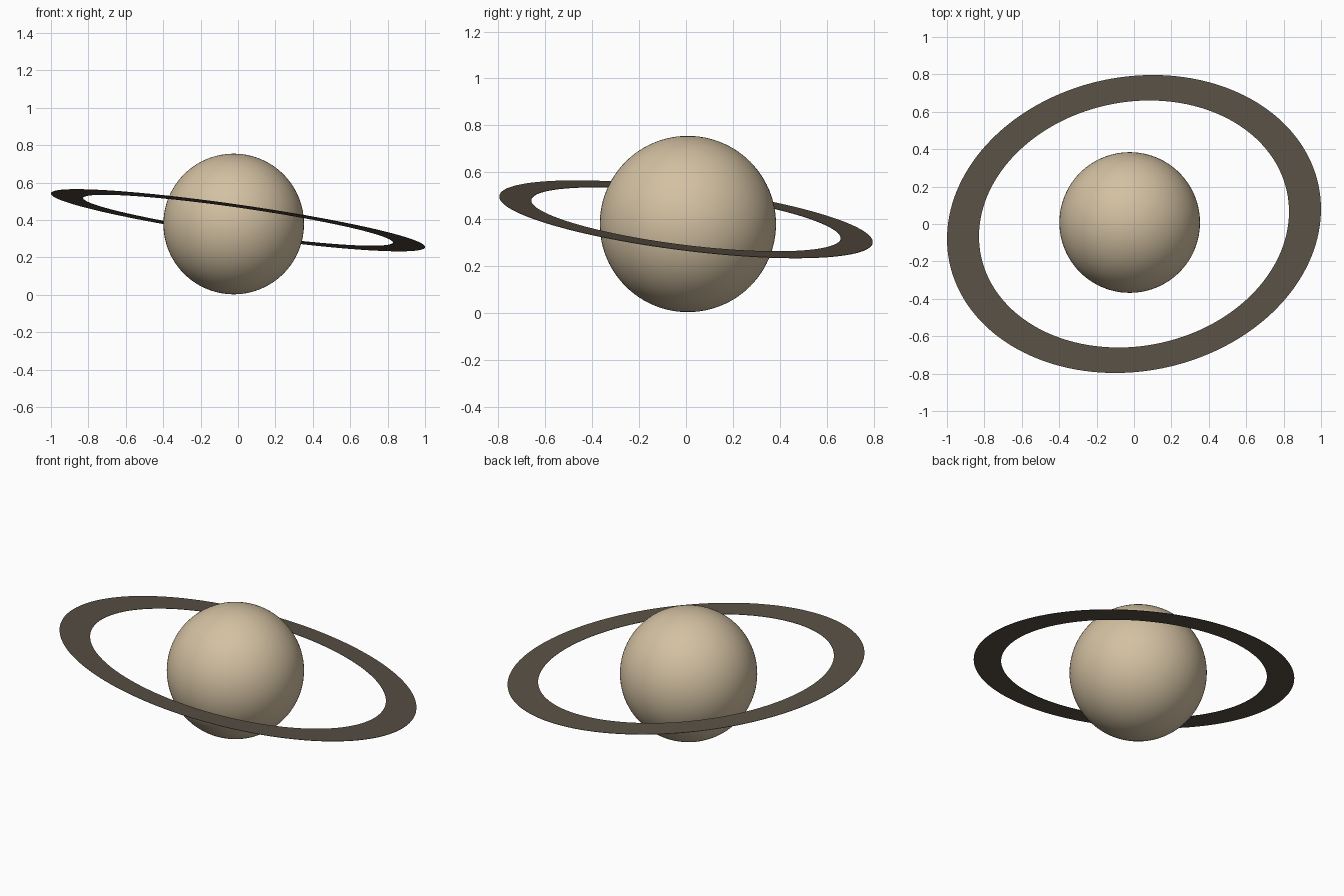
import bpy, bmesh, math

cube = bpy.data.objects.get("Cube")
if cube:
    bpy.data.objects.remove(cube, do_unlink=True)


def make_material(name, rgb):
    mat = bpy.data.materials.new(name)
    mat.use_nodes = True
    colour = (*rgb, 1.0)
    mat.diffuse_color = colour
    bsdf = mat.node_tree.nodes["Principled BSDF"]
    bsdf.inputs["Base Color"].default_value = colour
    bsdf.inputs["Roughness"].default_value = 0.8
    return mat


def add_object(name, bm, mat):
    bmesh.ops.recalc_face_normals(bm, faces=bm.faces)
    mesh = bpy.data.meshes.new(name)
    bm.to_mesh(mesh)
    bm.free()
    mesh.materials.append(mat)
    obj = bpy.data.objects.new(name, mesh)
    bpy.context.scene.collection.objects.link(obj)
    bpy.ops.object.select_all(action='DESELECT')
    obj.select_set(True)
    bpy.context.view_layer.objects.active = obj
    bpy.ops.object.shade_smooth_by_angle(angle=math.radians(30))
    return obj


sand = make_material("sand", (0.65, 0.53, 0.36))
dark_brown = make_material("dark brown", (0.102, 0.082, 0.060))

# Planet globe, resting on the ground plane
RADIUS = 0.376
bm = bmesh.new()
bmesh.ops.create_uvsphere(bm, u_segments=96, v_segments=48, radius=RADIUS)
globe = add_object("planet_globe", bm, sand)
globe.location = (-0.023, 0.008, RADIUS + 0.003)

# Thin elliptical ring: long axis turned from x, whole sheet tilted
SEGMENTS = 160
LONG, SHORT = 1.008, 0.786        # outer half axes
INNER = 0.829                     # inner edge as a share of the outer
TURN = math.radians(11.8)
SLOPE_X, SLOPE_Y = -0.1345, -0.105
HEIGHT, THICK = 0.399, 0.002


def ring_point(t, scale, dz):
    u, v = LONG * scale * math.cos(t), SHORT * scale * math.sin(t)
    x = u * math.cos(TURN) - v * math.sin(TURN)
    y = u * math.sin(TURN) + v * math.cos(TURN)
    return (x, y, HEIGHT + SLOPE_X * x + SLOPE_Y * y + dz)


# Rectangular cross-section swept around the ellipse
section = [(1, -THICK / 2), (1, THICK / 2), (INNER, THICK / 2), (INNER, -THICK / 2)]
bm = bmesh.new()
loops = [[bm.verts.new(ring_point(math.tau * i / SEGMENTS, s, dz)) for s, dz in section]
         for i in range(SEGMENTS)]
for i, loop in enumerate(loops):
    following = loops[(i + 1) % SEGMENTS]
    for k in range(4):
        j = (k + 1) % 4
        bm.faces.new((loop[k], following[k], following[j], loop[j]))
add_object("planet_ring", bm, dark_brown)
